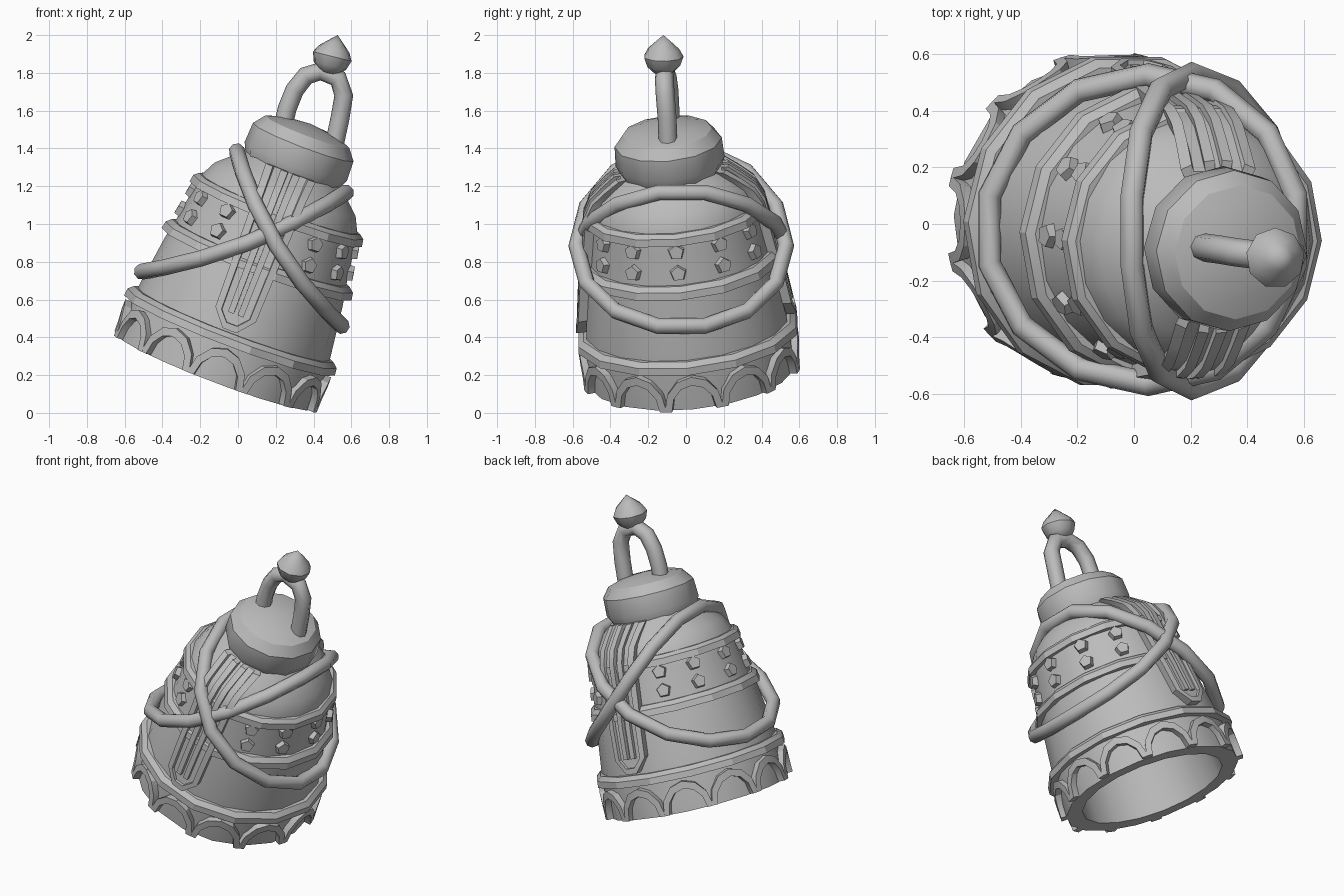
import bpy, bmesh, math
from mathutils import Matrix, Vector

if "Cube" in bpy.data.objects:
    bpy.data.objects.remove(bpy.data.objects["Cube"])

mat = bpy.data.materials.new("grey metal")
mat.diffuse_color = (0.5, 0.5, 0.5, 1)
mat.use_nodes = True
mat.node_tree.nodes["Principled BSDF"].inputs["Base Color"].default_value = mat.diffuse_color

# Leaning frame of the bell: origin at the rim centre
az = Vector((0.355, -0.095, 0.93)).normalized()
ax = Vector((0.934, 0, -0.357)).normalized()
ay = az.cross(ax).normalized()
ax = ay.cross(az)
TILT = Matrix.Translation((-0.12, 0.03, 0.215)) @ Matrix((ax, ay, az)).transposed().to_4x4()

# Outer outline of the bell wall: height, radius
WALL = [(0, .553), (.2, .55), (.3, .54), (.57, .505), (.7, .48), (.87, .455),
        (.96, .44), (1.04, .4), (1.1, .335), (1.17, .25)]


def radius(w):
    for (w0, r0), (w1, r1) in zip(WALL, WALL[1:]):
        if w <= w1:
            return r0 + (r1 - r0) * (w - w0) / (w1 - w0)
    return WALL[-1][1]


def on_wall(a, w, off):
    r = radius(w) + off
    return Vector((r * math.cos(a), r * math.sin(a), w))


def finish(name, bm, matrix=TILT, angle=30):
    bmesh.ops.remove_doubles(bm, verts=bm.verts, dist=1e-5)
    bmesh.ops.recalc_face_normals(bm, faces=bm.faces)
    me = bpy.data.meshes.new(name)
    bm.to_mesh(me)
    bm.free()
    me.materials.append(mat)
    ob = bpy.data.objects.new(name, me)
    bpy.context.collection.objects.link(ob)
    ob.matrix_world = matrix
    bpy.ops.object.select_all(action='DESELECT')
    ob.select_set(True)
    bpy.context.view_layer.objects.active = ob
    bpy.ops.object.shade_smooth_by_angle(angle=math.radians(angle))
    return ob


def loft(bm, rings, closed):
    """Join equal rings of points into a skin, capping it when open."""
    vs = [[bm.verts.new(p) for p in r] for r in rings]
    n = len(vs[0])
    for i in range(len(vs) if closed else len(vs) - 1):
        a, b = vs[i], vs[(i + 1) % len(vs)]
        for j in range(n):
            bm.faces.new((a[j], a[(j + 1) % n], b[(j + 1) % n], b[j]))
    if not closed:
        bm.faces.new(vs[0])
        bm.faces.new(vs[-1])


def lathe(name, prof, n, matrix=TILT, angle=30):
    bm = bmesh.new()
    vs = [bm.verts.new((r, 0, w)) for w, r in prof]
    es = [bm.edges.new(p) for p in zip(vs, vs[1:])]
    bmesh.ops.spin(bm, geom=vs + es, cent=(0, 0, 0), axis=(0, 0, 1),
                   angle=math.tau, steps=n, use_merge=False)
    return finish(name, bm, matrix, angle)


def ribbon(bm, pairs, h, closed=False):
    """Raised strip on the wall between pairs of (angle, height) points."""
    rings = []
    for (a0, w0), (a1, w1) in pairs:
        rings.append([on_wall(a0, w0, -.02), on_wall(a0, w0, h),
                      on_wall(a1, w1, h), on_wall(a1, w1, -.02)])
    loft(bm, rings, closed)


def tube(name, pts, r, n, closed, matrix=Matrix()):
    bm = bmesh.new()
    pts = [Vector(p) for p in pts]
    k = len(pts)
    rings = []
    for i, p in enumerate(pts):
        a = pts[(i - 1) % k] if closed or i else p
        b = pts[(i + 1) % k] if closed or i < k - 1 else p
        t = (b - a).normalized()
        side = t.cross(p - sum(pts, Vector()) / k).normalized()
        up = side.cross(t)
        rings.append([p + r * (side * math.cos(q) + up * math.sin(q))
                      for q in (math.tau * j / n for j in range(n))])
    loft(bm, rings, closed)
    return finish(name, bm, matrix, 50)


# Hollow bell wall
inner = [(0, .45), (.3, .43), (.6, .395), (.9, .34), (1.0, .27), (1.06, .19), (1.09, 0)]
lathe("bell_wall", [(1.19, 0)] + WALL[::-1] + inner, 18)

# Three hoops with sloping upper faces
for name, w0, w1, h in (("lower_hoop", .21, .275, .048), ("middle_hoop", .615, .68, .042),
                        ("upper_hoop", .9, .96, .038)):
    bm = bmesh.new()
    loft(bm, [[on_wall(a, w0, -.03), on_wall(a, w0, h), on_wall(a, w0 + .04, h),
               on_wall(a, w1, h * .45), on_wall(a, w1, -.03)]
              for a in (math.tau * i / 14 for i in range(14))], True)
    finish(name, bm, angle=20)

# Row of arches above the rim
bm = bmesh.new()
for i in range(12):
    c = math.tau * (i + .05) / 12
    pairs = []
    for j in range(7):
        q = math.pi * j / 6
        pairs.append([(c + s / .56 * math.cos(q), .003 + s * 1.25 * math.sin(q))
                      for s in (.115, .152)])
    ribbon(bm, pairs, .033)
finish("rim_arches", bm)

# Pointed panels with raised borders, front and back
HEIGHTS = [1.16, 1.1, 1.04, .96, .87, .7, .57, .38]
for name, c in (("front_panel", -math.pi / 2 - .015), ("back_panel", math.pi / 2 + .015)):
    bm = bmesh.new()

    def at(u, w):
        u *= .85 + .2 * w
        return (c + u / radius(w), w)
    ribbon(bm, [(at(-.1, w), at(.1, w)) for w in HEIGHTS] + [(at(-.01, .31), at(.01, .31))], .03)
    left = [(at(-.115, w), at(-.08, w)) for w in HEIGHTS]
    right = [(at(.115, w), at(.08, w)) for w in HEIGHTS[::-1]]
    ribbon(bm, left + [(at(-.04, .29), at(-.03, .325)), (at(.04, .29), at(.03, .325))] + right, .047)
    for u in (-.027, .027):
        ribbon(bm, [(at(u - .016, w), at(u + .016, w)) for w in HEIGHTS], .045)
    finish(name, bm)

# Two rows of five-sided studs on each side
bm = bmesh.new()
for side in (0, math.pi):
    for d in (-57, -30, 0, 30, 58):
        for w in (.745, .86):
            a = side + math.radians(d)
            rot = Vector((math.cos(a), math.sin(a), .18)).to_track_quat('Z', 'Y').to_matrix().to_4x4()
            m = Matrix.Translation(on_wall(a, w, 0)) @ rot
            bmesh.ops.create_cone(bm, cap_ends=True, segments=5, radius1=.05, radius2=.04,
                                  depth=.05, matrix=m)
finish("studs", bm)

# Heavy cap on the crown
lathe("cap", [(1.13, 0), (1.14, .262), (1.2, .29), (1.31, .285), (1.37, .238), (1.395, .16), (1.415, 0)], 12)

# Loop handle
tube("loop_handle", [(.235, -.08, 1.5), (.26, -.085, 1.61), (.3, -.09, 1.71), (.36, -.1, 1.785),
                     (.44, -.11, 1.81), (.53, -.115, 1.77), (.56, -.11, 1.68),
                     (.54, -.1, 1.56), (.51, -.095, 1.42)], .05, 8, False)

# Pointed knob on the loop
knob = Matrix.Translation((.475, -.12, 1.79)) @ Vector((.25, 0, 1)).to_track_quat('Z', 'Y').to_matrix().to_4x4()
lathe("knob", [(0, 0), (.012, .05), (.05, .09), (.1, .107), (.14, .085), (.175, .047), (.217, 0)],
      9, knob, 45)

# Two crossing rope rings: centre, half axis across, half width, sag at front and back
for name, c, d, wy, sag in (
        ("rising_rope", (.03, -.02, .96), (.555, .215), .545, (.02, -.06)),
        ("falling_rope", (.275, -.025, .925), (.285, -.475), .555, (-.07, -.04))):
    pts = []
    for i in range(14):
        q = math.tau * (i + .5) / 14
        k = math.sin(q) ** 2
        pts.append((c[0] + d[0] * math.cos(q) + sag[0] * k, c[1] + wy * math.sin(q),
                    c[2] + d[1] * math.cos(q) + sag[1] * k))
    tube(name, pts, .043, 8, True)
